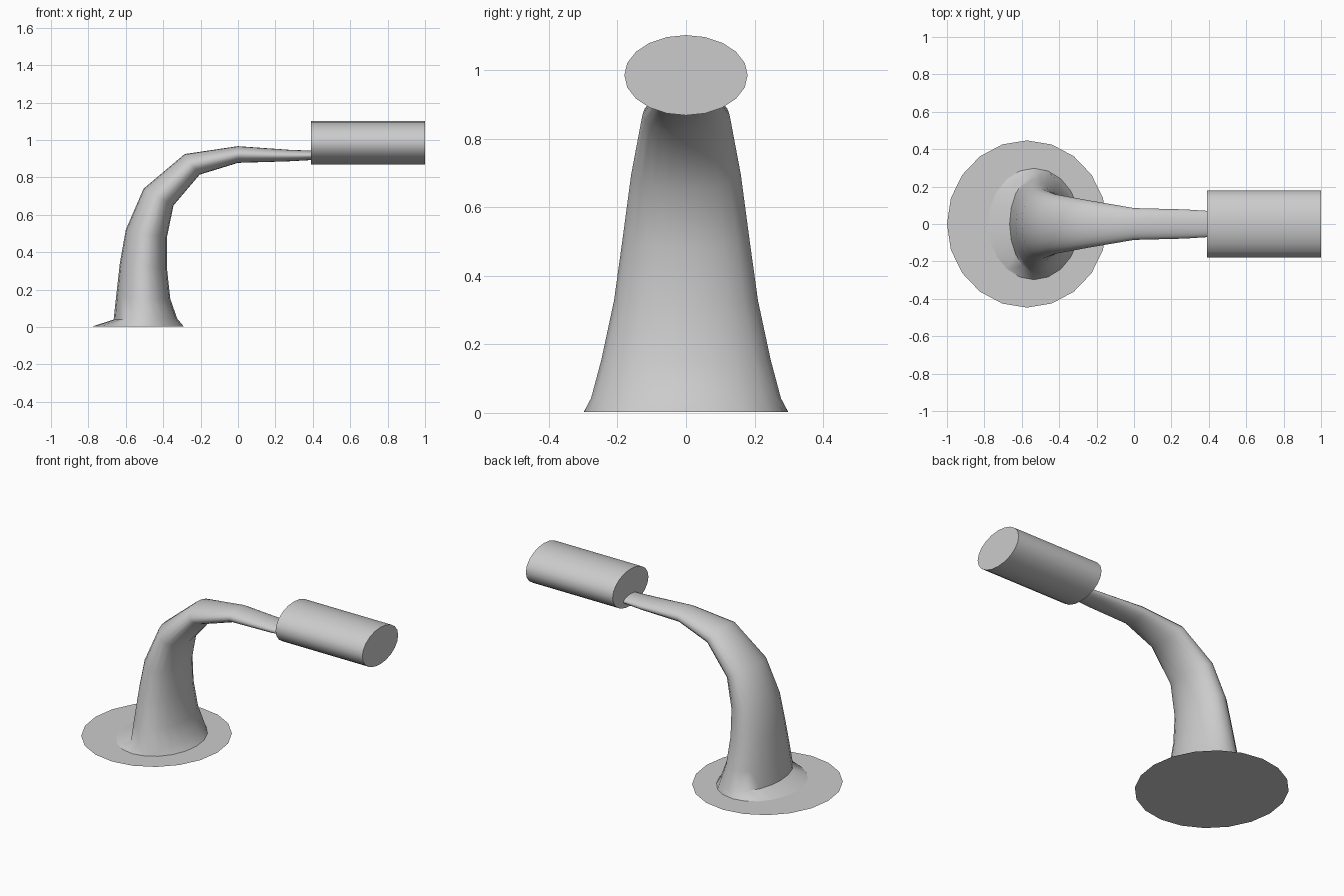
import bpy, bmesh, math
from mathutils import Vector

if "Cube" in bpy.data.objects:
    bpy.data.objects.remove(bpy.data.objects["Cube"])

SIDES = 20


def make_object(name, bm):
    bmesh.ops.recalc_face_normals(bm, faces=bm.faces)
    mesh = bpy.data.meshes.new(name)
    bm.to_mesh(mesh)
    bm.free()
    obj = bpy.data.objects.new(name, mesh)
    bpy.context.collection.objects.link(obj)
    bpy.ops.object.select_all(action='DESELECT')
    obj.select_set(True)
    bpy.context.view_layer.objects.active = obj
    bpy.ops.object.shade_smooth_by_angle(angle=math.radians(50))
    return obj


def ring(bm, outer, inner, half_y):
    """Ellipse whose one axis joins two points (x, z) in the y = 0 plane."""
    a, b = (Vector((p[0], 0, p[1])) for p in (outer, inner))
    mid, axis = (a + b) / 2, (a - b) / 2
    side = Vector((0, half_y, 0))
    angles = [2 * math.pi * i / SIDES for i in range(SIDES)]
    return [bm.verts.new(mid + axis * math.cos(t) + side * math.sin(t)) for t in angles]


def loft(name, sections, cap_start=False, cap_end=False):
    bm = bmesh.new()
    rings = [ring(bm, *s) for s in sections]
    for r, s in zip(rings, rings[1:]):
        for i in range(SIDES):
            j = (i + 1) % SIDES
            bm.faces.new((r[i], r[j], s[j], s[i]))
    if cap_start:
        bm.faces.new(rings[0])
    if cap_end:
        bm.faces.new(rings[-1])
    return make_object(name, bm)


# Flat base disc
bm = bmesh.new()
bm.faces.new(ring(bm, (-1.0, 0), (-0.145, 0), 0.447))
base = make_object("base_disc", bm)
if base.data.polygons[0].normal.z < 0:
    base.data.flip_normals()

# Flared, curving neck: outer point, inner point, half width
loft("curved_neck", [
    ((-0.78, 0.003), (-0.29, 0.003), 0.298),
    ((-0.665, 0.04), (-0.325, 0.045), 0.277),
    ((-0.652, 0.16), (-0.362, 0.15), 0.247),
    ((-0.632, 0.34), (-0.38, 0.315), 0.210),
    ((-0.60, 0.52), (-0.38, 0.48), 0.186),
    ((-0.505, 0.74), (-0.345, 0.65), 0.160),
    ((-0.285, 0.925), (-0.205, 0.815), 0.127),
    ((0.0, 0.967), (0.0, 0.878), 0.085),
    ((0.27, 0.948), (0.27, 0.886), 0.078),
    ((0.395, 0.943), (0.395, 0.893), 0.070),
])

# Oval horizontal head
loft("head", [
    ((0.39, 1.102), (0.39, 0.868), 0.18),
    ((1.0, 1.102), (1.0, 0.868), 0.18),
], cap_start=True, cap_end=True)
